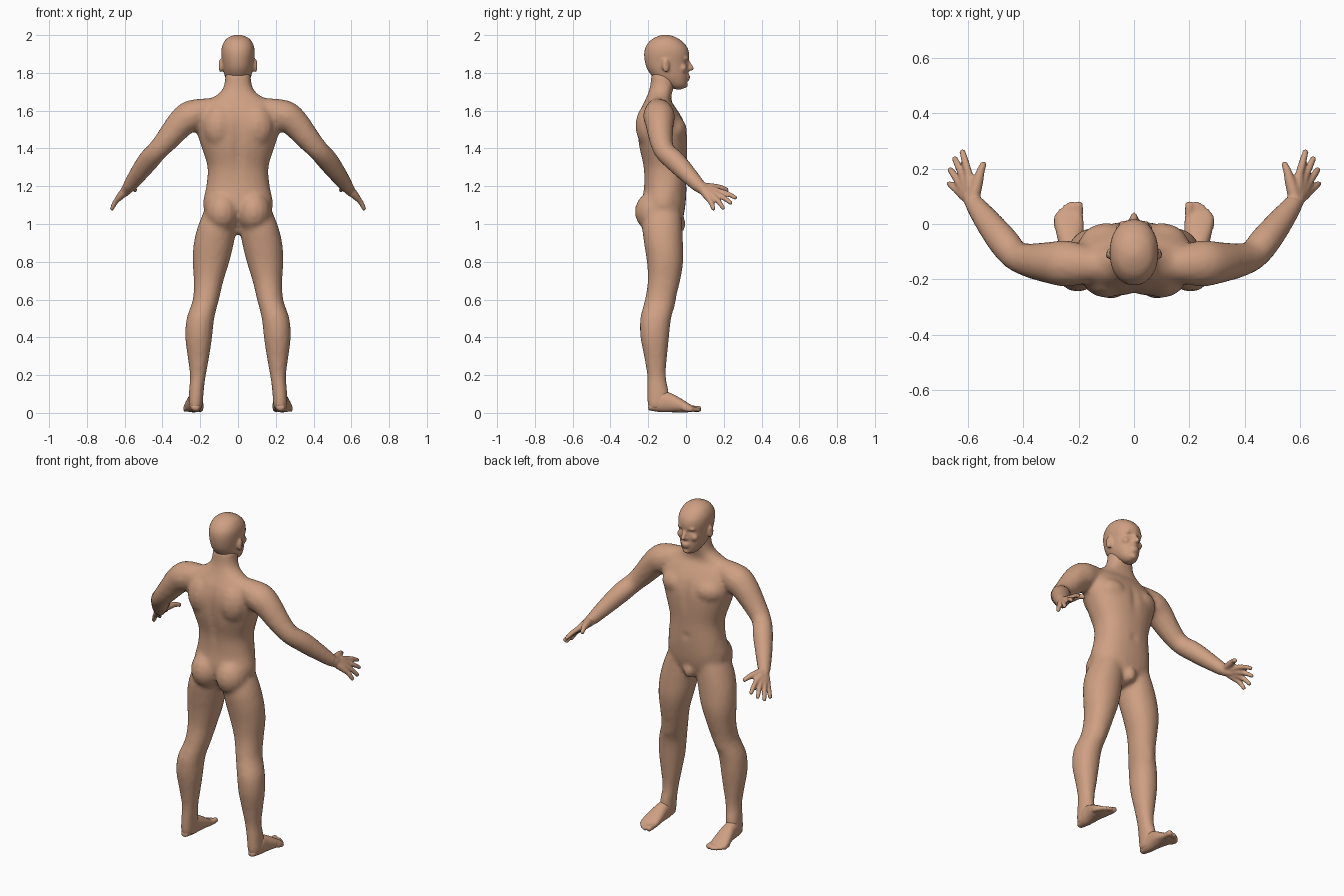
import bpy, bmesh, math
from mathutils import Vector, Matrix

if "Cube" in bpy.data.objects:
    bpy.data.objects.remove(bpy.data.objects["Cube"])

X, Y, Z = Vector((1, 0, 0)), Vector((0, 1, 0)), Vector((0, 0, 1))

# Skin colour
mat = bpy.data.materials.new("warm_skin")
mat.use_nodes = True
mat.diffuse_color = (.62, .35, .225, 1)
mat.node_tree.nodes["Principled BSDF"].inputs["Base Color"].default_value = mat.diffuse_color


def smooth_rows(rows, steps=3):
    """Catmull-Rom interpolation of station rows."""
    out = []
    for i in range(len(rows) - 1):
        a, b, c, d = (rows[max(0, min(len(rows) - 1, i + k))] for k in (-1, 0, 1, 2))
        for s in range(steps):
            t = s / steps
            out.append([q + t / 2 * (r - p + t * (2 * p - 5 * q + 4 * r - w + t * (3 * (q - r) + w - p)))
                        for p, q, r, w in zip(a, b, c, d)])
    return out + [list(rows[-1])]


def skin(bm, rings):
    """Closed surface through a list of rings."""
    rings = [[bm.verts.new(p) for p in ring] for ring in rings]
    n = len(rings[0])
    for a, b in zip(rings, rings[1:]):
        for i in range(n):
            bm.faces.new((a[i], a[(i + 1) % n], b[(i + 1) % n], b[i]))
    bm.faces.new(rings[0][::-1])
    bm.faces.new(rings[-1])


def oval(centre, u, v, ru, rv, power, n):
    pts = []
    for i in range(n):
        c, s = math.cos(2 * math.pi * i / n), math.sin(2 * math.pi * i / n)
        pts.append(centre + u * ru * math.copysign(abs(c) ** (2 / power), c)
                   + v * rv * math.copysign(abs(s) ** (2 / power), s))
    return pts


def loft(bm, rows, axis, u, v, power, side=1):
    """Rows are position on axis, then low and high limits along u and v."""
    rings = []
    for p, u0, u1, v0, v1 in smooth_rows(rows):
        c = axis * p + u * (u0 + u1) / 2 + v * (v0 + v1) / 2
        c.x *= side
        rings.append(oval(c, u, v, (u1 - u0) / 2, (v1 - v0) / 2, power, 28))
    skin(bm, rings)


def ball(bm, centre, radii, side=1):
    m = Matrix.Translation((centre[0] * side, centre[1], centre[2])) @ Matrix.Diagonal((*radii, 1))
    bmesh.ops.create_uvsphere(bm, u_segments=14, v_segments=9, radius=1, matrix=m)


def tube(bm, rows, side=1):
    """Round limb with rounded ends; rows are x, y, z, radius."""
    rows = smooth_rows([(x * side, y, z, r) for x, y, z, r in rows])
    rings = []
    for i, (x, y, z, r) in enumerate(rows):
        d = Vector(rows[min(i + 1, len(rows) - 1)][:3]) - Vector(rows[max(i - 1, 0)][:3])
        q = d.to_track_quat('Z', 'Y')
        rings.append(oval(Vector((x, y, z)), q @ X, q @ Y, r, r, 2, 14))
    skin(bm, rings)
    for x, y, z, r in (rows[0], rows[-1]):
        ball(bm, (x, y, z), (r, r, r))


def fuse(bm, name, voxel):
    """Object whose overlapping volumes are merged into one skin."""
    mesh = bpy.data.meshes.new(name)
    bmesh.ops.recalc_face_normals(bm, faces=bm.faces[:])
    bm.to_mesh(mesh)
    bm.free()
    obj = bpy.data.objects.new(name, mesh)
    bpy.context.collection.objects.link(obj)
    mod = obj.modifiers.new("fuse", 'REMESH')
    mod.mode, mod.voxel_size = 'VOXEL', voxel
    return obj


def sculpt(mesh, details):
    """Mirrored soft pushes: place, falloff radii, push."""
    for v in mesh.vertices:
        side = -1 if v.co.x < 0 else 1
        p = (v.co.x * side, v.co.y, v.co.z)
        for c, r, push in details:
            if abs(p[2] - c[2]) < 3 * r[2]:
                w = math.exp(-sum(((a - b) / k) ** 2 for a, b, k in zip(p, c, r)))
                v.co += Vector((push[0] * side, push[1], push[2])) * w


# Torso and neck: height, half width, back, front
torso = [(.95, .05, -.16, -.05), (1.02, .15, -.2, -.018), (1.1, .185, -.232, -.003),
         (1.2, .168, -.223, .003), (1.3, .161, -.226, .004), (1.4, .191, -.248, .008),
         (1.48, .216, -.258, .006), (1.55, .226, -.256, -.014), (1.61, .21, -.24, -.05),
         (1.65, .165, -.22, -.077), (1.69, .102, -.202, -.075), (1.73, .074, -.19, -.063),
         (1.8, .066, -.182, -.06)]
# Limits: height, inner, outer, back, front
leg = [(1.1, .02, .165, -.2, -.03), (1.0, .008, .208, -.231, -.021), (.9, .022, .234, -.222, -.016),
       (.8, .046, .24, -.207, -.015), (.7, .077, .234, -.202, -.031), (.6, .101, .239, -.217, -.056),
       (.5, .126, .272, -.242, -.079), (.4, .137, .279, -.241, -.09), (.3, .152, .267, -.222, -.1),
       (.2, .17, .254, -.206, -.107), (.12, .181, .259, -.206, -.093),
       (.05, .186, .262, -.205, -.085), (.02, .192, .256, -.197, -.095)]
arm = [(.13, -.15, 1.61, .06), (.24, -.143, 1.575, .084), (.3, -.14, 1.535, .077),
       (.375, -.132, 1.447, .063), (.43, -.113, 1.385, .055), (.475, -.06, 1.335, .057),
       (.53, .01, 1.262, .048), (.575, .07, 1.2, .037)]

bm = bmesh.new()
loft(bm, [(z, -w, w, b, f) for z, w, b, f in torso], Z, X, Y, 2.3)
ball(bm, (0, -.035, 1.0), (.035, .035, .045))
for s in (1, -1):
    loft(bm, leg, Z, X, Y, 2.1, s)
    tube(bm, arm, s)
    # Buttocks, shoulder blades and chest
    ball(bm, (.083, -.165, 1.065), (.093, .107, .11), s)
    ball(bm, (.1, -.19, 1.52), (.09, .078, .12), s)
    ball(bm, (.1, -.075, 1.5), (.1, .08, .075), s)
body = fuse(bm, "body", .014)

# Head: height, half width, back, front
skull = [(1.713, .02, -.06, -.022), (1.732, .045, -.1, .0), (1.77, .066, -.165, .01),
         (1.81, .076, -.2, .011), (1.85, .082, -.216, .013), (1.9, .088, -.222, .017),
         (1.94, .085, -.213, .004), (1.975, .067, -.185, -.03), (1.994, .038, -.148, -.068),
         (2.002, .01, -.118, -.1)]
bm = bmesh.new()
loft(bm, [(z, -w, w, b, f) for z, w, b, f in skull], Z, X, Y, 2.15)
# Nose, lips and chin
tube(bm, [(0, .006, 1.868, .01), (0, .018, 1.845, .011), (0, .03, 1.824, .013)])
ball(bm, (0, .01, 1.782), (.026, .014, .008))
ball(bm, (0, .008, 1.768), (.022, .014, .008))
ball(bm, (0, -.006, 1.735), (.024, .016, .016))
for s in (1, -1):
    # Ears, brows, cheeks and nostrils
    ball(bm, (.091, -.108, 1.838), (.013, .019, .036), s)
    ball(bm, (.033, 0, 1.878), (.026, .014, .009), s)
    ball(bm, (.043, -.015, 1.825), (.024, .02, .022), s)
    ball(bm, (.012, .017, 1.82), (.008, .009, .008), s)
head = fuse(bm, "head", .008)

wrist = (.585, .085, 1.188)
# Knuckle and tip of each finger
fingers = [((.598, .18, 1.172), (.62, .26, 1.14)), ((.618, .172, 1.152), (.648, .236, 1.112)),
           ((.634, .153, 1.138), (.664, .196, 1.086)), ((.64, .125, 1.128), (.667, .145, 1.082))]
thumb = [(.58, .1, 1.195, .024), (.565, .155, 1.193, .02), (.555, .19, 1.19, .015), (.545, .215, 1.18, .012)]
# Limits: length, inner, outer, bottom, top
sole = [(-.2, .205, .245, .014, .04), (-.14, .19, .262, .004, .11), (-.09, .187, .268, .003, .108),
        (-.04, .183, .28, .003, .084), (.01, .182, .289, .003, .053), (.04, .187, .283, .006, .034)]
toes = [(.201, .066), (.227, .071), (.246, .06), (.263, .044), (.278, .024)]

parts = [(body, 3), (head, 1)]
for s, label in ((1, "left"), (-1, "right")):
    # Hand
    bm = bmesh.new()
    tube(bm, [(.56, .05, 1.222, .036), (*wrist, .031), (.6, .12, 1.168, .024)], s)
    tube(bm, thumb, s)
    for knuckle, tip in fingers:
        palm = [(a + b) / 2 for a, b in zip(wrist, knuckle)]
        mid = [(a + b) / 2 for a, b in zip(knuckle, tip)]
        tube(bm, [(*wrist, .024), (*palm, .022), (*knuckle, .0155)], s)
        tube(bm, [(*knuckle, .0148), (mid[0], mid[1], mid[2] + .004, .0135), (*tip, .011)], s)
    parts.append((fuse(bm, label + "_hand", .0065), 1))
    # Foot
    bm = bmesh.new()
    loft(bm, sole, Y, X, Z, 2.2, s)
    for i, (x, tip) in enumerate(toes):
        r = .017 if i == 0 else .012
        tube(bm, [(x, -.01, .026, r), (x, tip - .03, .022, r), (x, tip, r + .004, r)], s)
    parts.append((fuse(bm, label + "_foot", .0075), 1))

# Keep the fused skins, then soften and colour them
graph = bpy.context.evaluated_depsgraph_get()
fused = [bpy.data.meshes.new_from_object(obj.evaluated_get(graph)) for obj, count in parts]
for (obj, count), mesh in zip(parts, fused):
    obj.modifiers.clear()
    obj.data = mesh
    mesh.materials.clear()
    mesh.materials.append(mat)
    mesh.polygons.foreach_set("material_index", [0] * len(mesh.polygons))
    mesh.polygons.foreach_set("use_smooth", [True] * len(mesh.polygons))
    mod = obj.modifiers.new("soften", 'SMOOTH')
    mod.factor, mod.iterations = .5, count

# Spine, breastbone, navel, hips and knees
sculpt(body.data, [((0, -.25, 1.42), (.02, .06, .17), (0, .014, 0)),
                   ((0, 0, 1.47), (.018, .06, .08), (0, -.01, 0)),
                   ((0, 0, 1.22), (.015, .03, .015), (0, -.01, 0)),
                   ((.17, -.06, 1.12), (.03, .08, .06), (0, -.01, 0)),
                   ((.168, -.05, .56), (.03, .04, .04), (0, .006, 0))])
# Eye sockets, eyes, mouth and ear hollows
sculpt(head.data, [((.033, .005, 1.858), (.017, .03, .009), (0, -.011, 0)),
                   ((.033, 0, 1.856), (.009, .02, .005), (0, .005, 0)),
                   ((0, .02, 1.7755), (.018, .02, .003), (0, -.005, 0)),
                   ((.1, -.1, 1.84), (.006, .01, .016), (-.006, 0, 0))])
